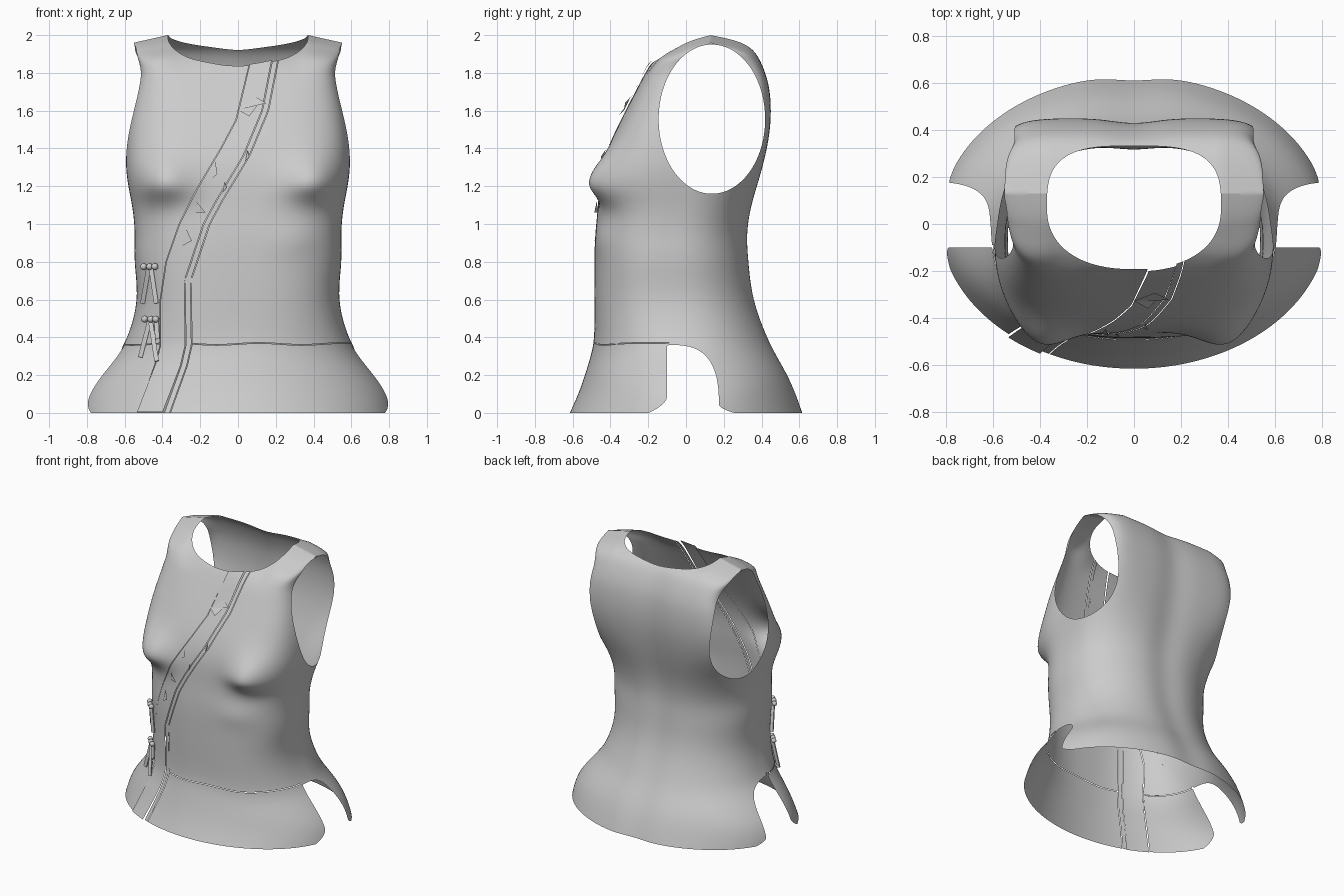
import bpy, bmesh, math
from mathutils import Vector
from mathutils.bvhtree import BVHTree

if "Cube" in bpy.data.objects:
    bpy.data.objects.remove(bpy.data.objects["Cube"])

cloth = bpy.data.materials.new("grey_cloth")
cloth.diffuse_color = (0.6, 0.6, 0.6, 1)
cloth.use_nodes = True
cloth.node_tree.nodes["Principled BSDF"].inputs["Base Color"].default_value = cloth.diffuse_color

# cross-sections: height, half width, front y, back y, front / back squareness
ROWS = [
    (0.00, .825, -.615, .63, 2.0, 2.0), (0.10, .80, -.57, .595, 2.0, 2.0),
    (0.20, .73, -.535, .55, 2.1, 2.1), (0.30, .645, -.505, .495, 2.2, 2.1),
    (0.40, .585, -.485, .445, 2.4, 2.1), (0.60, .53, -.485, .37, 2.6, 2.2),
    (0.80, .55, -.485, .345, 2.6, 2.25), (0.95, .545, -.48, .335, 2.6, 2.35),
    (1.10, .56, -.465, .355, 2.7, 2.7), (1.25, .59, -.455, .395, 3.0, 3.4),
    (1.40, .593, -.415, .43, 3.4, 5.0), (1.55, .575, -.345, .45, 3.8, 6.5),
    (1.70, .542, -.268, .445, 4.3, 7.5), (1.80, .52, -.215, .42, 5.0, 8.0),
    (1.88, .527, -.16, .385, 6.0, 8.0), (1.93, .54, -.06, .345, 8.0, 8.0),
    (1.97, .55, .02, .27, 8.0, 8.0), (2.00, .55, .13, .13, 8.0, 8.0)]
# sash edges: height and x
LEFT = [(-.1, -.56), (0, -.53), (.28, -.43), (.36, -.41), (.6, -.41), (.8, -.38),
        (1, -.31), (1.18, -.22), (1.4, -.09), (1.55, -.01), (1.88, .07), (2.1, .12)]
RIGHT = [(-.1, -.40), (0, -.36), (.25, -.27), (.36, -.245), (.7, -.25), (1, -.15),
         (1.12, -.085), (1.36, .06), (1.6, .16), (1.88, .215), (2.1, .26)]
GAP = .002


def curve_at(t):
    """Smooth curve through the cross-section table."""
    i = min(int(t), len(ROWS) - 2)
    u = t - i
    p = [ROWS[min(max(k, 0), len(ROWS) - 1)] for k in (i - 1, i, i + 1, i + 2)]
    return [b + .5 * u * (c - a + u * (2 * a - 5 * b + 4 * c - d + u * (3 * (b - c) + d - a)))
            for a, b, c, d in zip(*p)]


def rows_at(t):
    """Average over neighbouring sections to even out the cloth."""
    h = min(.5, t, len(ROWS) - 1 - t)
    return [(a + 2 * b + c) / 4 for a, b, c in zip(curve_at(t - h), curve_at(t), curve_at(t + h))]


def lerp(table, z):
    for (z0, x0), (z1, x1) in zip(table, table[1:]):
        if z <= z1:
            return x0 + (x1 - x0) * (z - z0) / (z1 - z0)
    return table[-1][1]


def bump(d, s):
    return math.exp(-(d / s) ** 2)


def body_point(t, ang):
    z, w, f, b, nf, nb = rows_at(t)
    c, s = math.cos(ang), math.sin(ang)
    n = nf if s < 0 else nb
    r = (abs(c) ** n + abs(s) ** n) ** (-1 / n)
    x, y = w * r * c, (f + b) / 2 + (b - f) / 2 * r * s
    front, ax = max(0, -s), abs(x)
    if s < 0:  # bust, the soft folds beneath it, and a slight collar dip
        y -= .12 * front ** .5 * bump(ax - .42, .16) * bump(z - 1.215, .15 if z > 1.215 else .1)
        y -= .015 * front * bump(x - .33, .16) * bump(z - .92, .09)
        y += .025 * front * bump(ax - .3, .1) * bump(z - 1.88, .07)
    else:      # spine groove
        y -= .02 * s * bump(x, .13)
    # sloping shoulder
    z -= .04 * max(0, min(1, (ax - .37) / .18)) * max(0, min(1, (z - 1.75) / .2))
    return Vector((x, y, max(z, 0)))


# lofted torso surface
bm = bmesh.new()
SEG, SUB = 200, 7
count = (len(ROWS) - 1) * SUB + 1
grid = [[bm.verts.new(body_point(j / SUB, 2 * math.pi * i / SEG)) for i in range(SEG)]
        for j in range(count)]
for lo, hi in zip(grid, grid[1:]):
    for i in range(SEG):
        k = (i + 1) % SEG
        bm.faces.new((lo[i], lo[k], hi[k], hi[i]))
bmesh.ops.remove_doubles(bm, verts=grid[-1], dist=1e-4)
surface = BVHTree.FromBMesh(bm)


def cut(f, region, remove=False):
    """Insert edges where f = 0 inside region; optionally drop the f < 0 side."""
    val = {v: f(v.co) or 1e-7 for v in bm.verts if region(v.co)}
    new = []
    for e in list(bm.edges):
        a, b = e.verts
        if a in val and b in val and val[a] * val[b] < 0:
            new.append(bmesh.utils.edge_split(e, a, val[a] / (val[a] - val[b]))[1])
    bmesh.ops.connect_verts(bm, verts=new)
    if remove:
        dead = [p for p in bm.faces
                if region(p.calc_center_median()) and f(p.calc_center_median()) < 0]
        bmesh.ops.delete(bm, geom=dead, context='FACES')


def neck(p):
    n = 2.3 if p.y < .07 else 3.2
    return (abs(p.x) / .37) ** n + (abs(p.y - .07) / .262) ** n - 1


def armhole(p):
    return ((p.y - .137) / .282) ** 2 + ((p.z - 1.555) / .395) ** 2 - 1


def slit(p):
    edge = -.1 - 12 * max(0, .09 - p.z) ** 2
    flare = 40 * max(0, .045 - p.z) ** 2
    back = (max(0, p.y + .1 - flare) / .275) ** 3 + (max(0, p.z) / .36) ** 3 - 1
    return max((edge - p.y) * 4, back)


def waist(p):
    return p.z - .365 - .005 * math.sin(p.x * 14)


def left(p):
    return p.x - lerp(LEFT, p.z)


def right(p):
    return p.x - lerp(RIGHT, p.z)


# openings
cut(neck, lambda p: p.z > 1.6, True)
cut(armhole, lambda p: abs(p.x) > .3 and p.z > 1.1, True)
cut(slit, lambda p: abs(p.x) > .3 and p.z < .5, True)


# seams
def in_front(p):
    return p.y < -.03


for g in (-GAP, GAP):
    cut(lambda p: waist(p) - g, lambda p: p.y < -.09 and .2 < p.z < .5)
    cut(lambda p: left(p) - g, in_front)
    cut(lambda p: right(p) - g, in_front)
    cut(lambda p: right(p) + .032 - g, in_front)


def part_of(p):
    if not in_front(p):
        return "bodice"
    l, r, w = left(p), right(p), waist(p)
    if min(abs(l), abs(r), abs(r + .032)) < GAP:
        return None
    if l > 0 and r < 0:
        return "sash" if r < -.032 else "sash_trim"
    if p.y < -.09 and abs(w) < GAP:
        return None
    return "front_hem" if w < 0 and p.y < -.09 else "bodice"


def finish(mesh_bm, name):
    me = bpy.data.meshes.new(name)
    mesh_bm.to_mesh(me)
    mesh_bm.free()
    me.materials.append(cloth)
    ob = bpy.data.objects.new(name, me)
    bpy.context.collection.objects.link(ob)
    for p in me.polygons:
        p.use_smooth = True
    return ob


# split the surface into its panels
bm.normal_update()
for name in ("bodice", "front_hem", "sash", "sash_trim"):
    piece = bm.copy()
    dead = [f for f in piece.faces if part_of(f.calc_center_median()) != name]
    bmesh.ops.delete(piece, geom=dead, context='FACES')
    if name == "sash":  # the sash lies slightly proud, more so at its ends
        piece.normal_update()
        for v in piece.verts:
            z = v.co.z
            v.co += v.normal * (.002 + .012 * max(0, (z - 1.6) / .3) + .012 * max(0, 1 - z / .25))
            v.co.z = max(0, v.co.z)
    finish(piece, name)
bm.free()


def on_front(x, z, lift=0):
    hit = surface.ray_cast(Vector((x, -3, z)), Vector((0, 1, 0)))
    return hit[0] + hit[1] * lift


# small puckers along the sash
folds = bmesh.new()
for tri in (((0, 1.6), (.15, 1.63), (.09, 1.67)), ((0, 1.6), (.06, 1.56), (.10, 1.62)),
            ((-.30, .88), (-.24, .91), (-.27, .97)), ((-.23, 1.06), (-.17, 1.06), (-.22, 1.12)),
            ((-.14, 1.24), (-.11, 1.26), (-.12, 1.33)), ((-.08, 1.17), (-.06, 1.19), (-.07, 1.22)),
            ((.04, 1.33), (.06, 1.35), (.05, 1.39))):
    corners = [folds.verts.new(on_front(x, z, h)) for (x, z), h in zip(tri, (.008, .022, .01))]
    folds.faces.new(corners)
finish(folds, "sash_folds")


# knotted ties: three beads and two or three hanging tails
def tie(name, x, z, tails):
    t = bmesh.new()
    for dx in (-.03, 0, .026):
        r = bmesh.ops.create_uvsphere(t, u_segments=12, v_segments=8, radius=.018)
        bmesh.ops.translate(t, verts=r["verts"], vec=on_front(x + dx, z, .018))
    for (x0, x1, z1) in tails:
        a, b = on_front(x0, z - .01, .012), on_front(x1, z1, .012)
        d = b - a
        r = bmesh.ops.create_cube(t, size=1)
        side = d.cross(Vector((0, 1, 0))).normalized()
        depth = side.cross(d).normalized()
        for v in r["verts"]:
            v.co = side * v.co.x * .024 + depth * v.co.y * .01 + d * v.co.z + (a + b) / 2
    ob = finish(t, name)
    bpy.context.view_layer.objects.active = ob
    ob.select_set(True)
    bpy.ops.object.shade_smooth_by_angle()
    ob.select_set(False)


tie("upper_tie", -.455, .775, ((-.465, -.495, .58), (-.452, -.425, .58)))
tie("lower_tie", -.45, .495, ((-.46, -.51, .29), (-.455, -.425, .27), (-.425, -.42, .39)))
